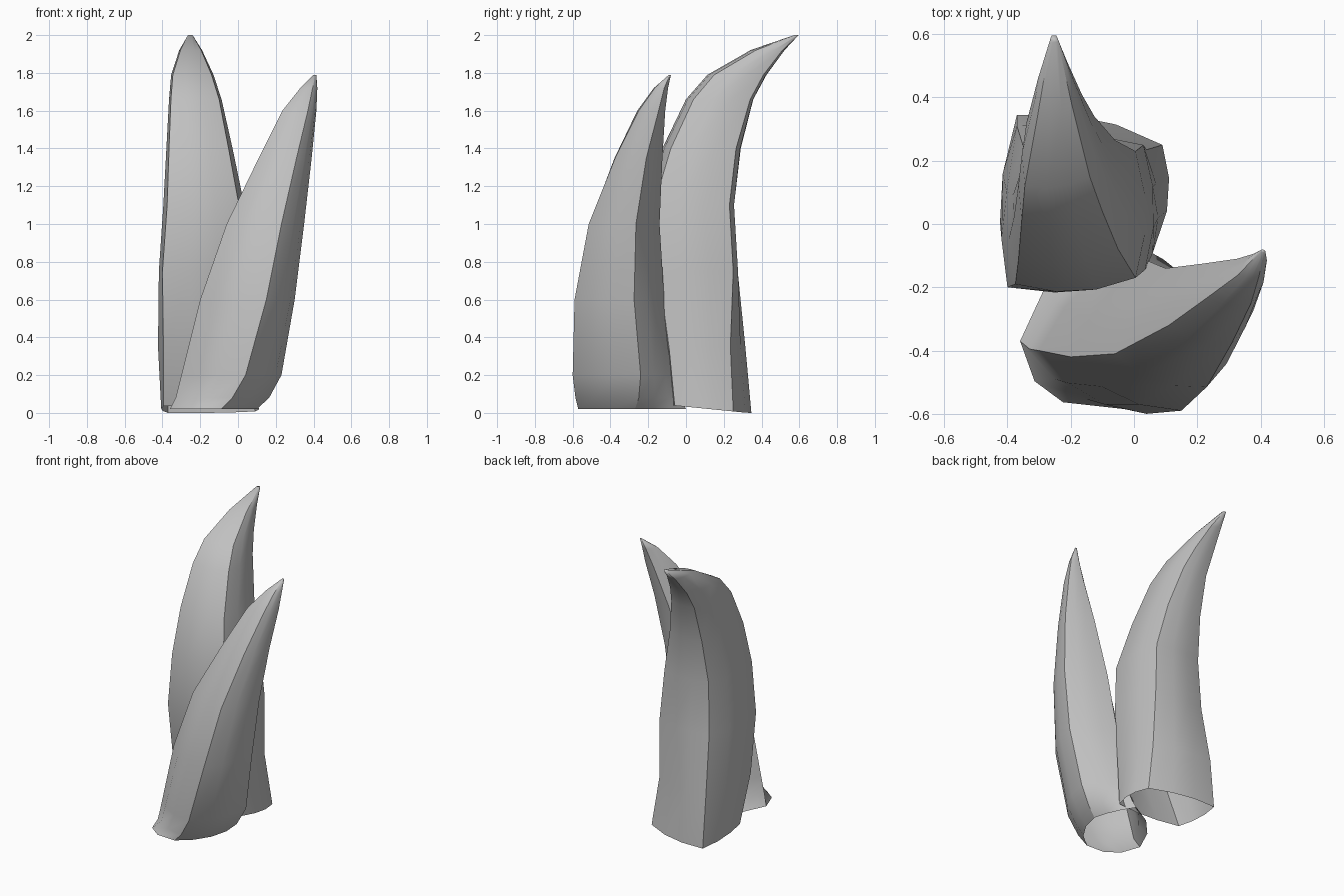
import bpy
import bmesh
from mathutils import Vector

old = bpy.data.objects.get("Cube")
if old:
    bpy.data.objects.remove(old, do_unlink=True)

# One plain stone grey for everything
stone = bpy.data.materials.new("stone_grey")
stone.use_nodes = True
colour = (0.53, 0.53, 0.53, 1.0)
stone.diffuse_color = colour
shader = next(n for n in stone.node_tree.nodes if n.type == 'BSDF_PRINCIPLED')
shader.inputs["Base Color"].default_value = colour
shader.inputs["Roughness"].default_value = 0.8

STEPS = 3  # facets across each side between two ridges


def section(corners, bulges):
    """Closed outline through the ridge corners, each side bowed outwards."""
    outline = []
    for i, corner in enumerate(corners):
        a = Vector(corner)
        b = Vector(corners[(i + 1) % len(corners)])
        side = b - a
        outward = Vector((side.y, -side.x))
        for k in range(STEPS):
            t = k / STEPS
            outline.append(a + side * t + outward * (4 * t * (1 - t) * bulges[i]))
    return outline


def make_spike(name, heights, ridges, bulges, foot_bulges, foot_slope=0.0):
    """Loft a pointed shell along its ridge lines; the foot is left open."""
    bm = bmesh.new()
    rings = []
    for level, z in enumerate(heights):
        at_foot = level == 0
        outline = section([ridge[level] for ridge in ridges],
                          foot_bulges if at_foot else bulges)
        mean_y = sum(p.y for p in outline) / len(outline)
        slope = foot_slope if at_foot else 0.0
        rings.append([bm.verts.new((p.x, p.y, max(0.0, z + slope * (p.y - mean_y))))
                      for p in outline])
    count = len(rings[0])
    for low, high in zip(rings, rings[1:]):
        for i in range(count):
            j = (i + 1) % count
            bm.faces.new((low[i], low[j], high[j], high[i]))
    bm.faces.new(rings[-1])

    # Smooth sides, sharp ridge lines
    for face in bm.faces:
        face.smooth = True
    for low, high in zip(rings, rings[1:]):
        for i in range(0, count, STEPS):
            bm.edges.get((low[i], high[i])).smooth = False

    mesh = bpy.data.meshes.new(name)
    bm.to_mesh(mesh)
    bm.free()
    mesh.materials.append(stone)
    obj = bpy.data.objects.new(name, mesh)
    bpy.context.collection.objects.link(obj)
    return obj


# Tall spike, curling backwards at the tip
tall_front_left = [(-.395, -.03), (-.395, -.15), (-.40, -.20), (-.375, -.19),
                   (-.365, -.11), (-.355, .01), (-.345, .12), (-.305, .34), (-.265, .575)]
tall_front_right = [(.07, -.06), (.06, -.09), (.035, -.145), (.005, -.17),
                    (-.05, -.08), (-.10, .04), (-.14, .15), (-.195, .37), (-.24, .575)]
tall_back_right = [(.09, .25), (.04, .235), (.03, .25), (.005, .23),
                   (-.06, .265), (-.125, .34), (-.165, .41), (-.21, .51), (-.245, .595)]
tall_back_left = [(-.37, .345), (-.37, .31), (-.35, .245), (-.335, .23),
                  (-.315, .275), (-.305, .345), (-.30, .42), (-.28, .52), (-.26, .595)]
tall_spike = make_spike(
    "tall_spike",
    [.02, .35, .75, 1.1, 1.4, 1.66, 1.79, 1.92, 2.0],
    [tall_front_left, tall_front_right, tall_back_right, tall_back_left],
    bulges=[.09, .08, .08, .09],
    foot_bulges=[.06, .1, .08, .06],
    foot_slope=-.1)

# Short spike, leaning sideways in front of the tall one
short_left = [(-.36, -.37), (-.33, -.395), (-.30, -.40), (-.20, -.42), (-.06, -.41),
              (.11, -.32), (.235, -.23), (.33, -.16), (.40, -.085)]
short_front = [(-.09, -.57), (-.03, -.585), (.04, -.60), (.15, -.59), (.23, -.515),
               (.31, -.375), (.37, -.25), (.395, -.165), (.41, -.09)]
short_right = [(.10, -.27), (.165, -.25), (.23, -.24), (.30, -.275), (.35, -.265),
               (.39, -.21), (.415, -.145), (.42, -.115), (.415, -.085)]
short_back = [(-.02, .0), (-.01, -.03), (.01, -.065), (.04, -.115), (.10, -.14),
              (.22, -.125), (.325, -.11), (.375, -.095), (.405, -.08)]
short_spike = make_spike(
    "short_spike",
    [.02, .08, .2, .6, 1.0, 1.35, 1.6, 1.72, 1.79],
    [short_left, short_front, short_right, short_back],
    bulges=[.12, .1, .06, .08],
    foot_bulges=[.25, .12, .05, .12])
